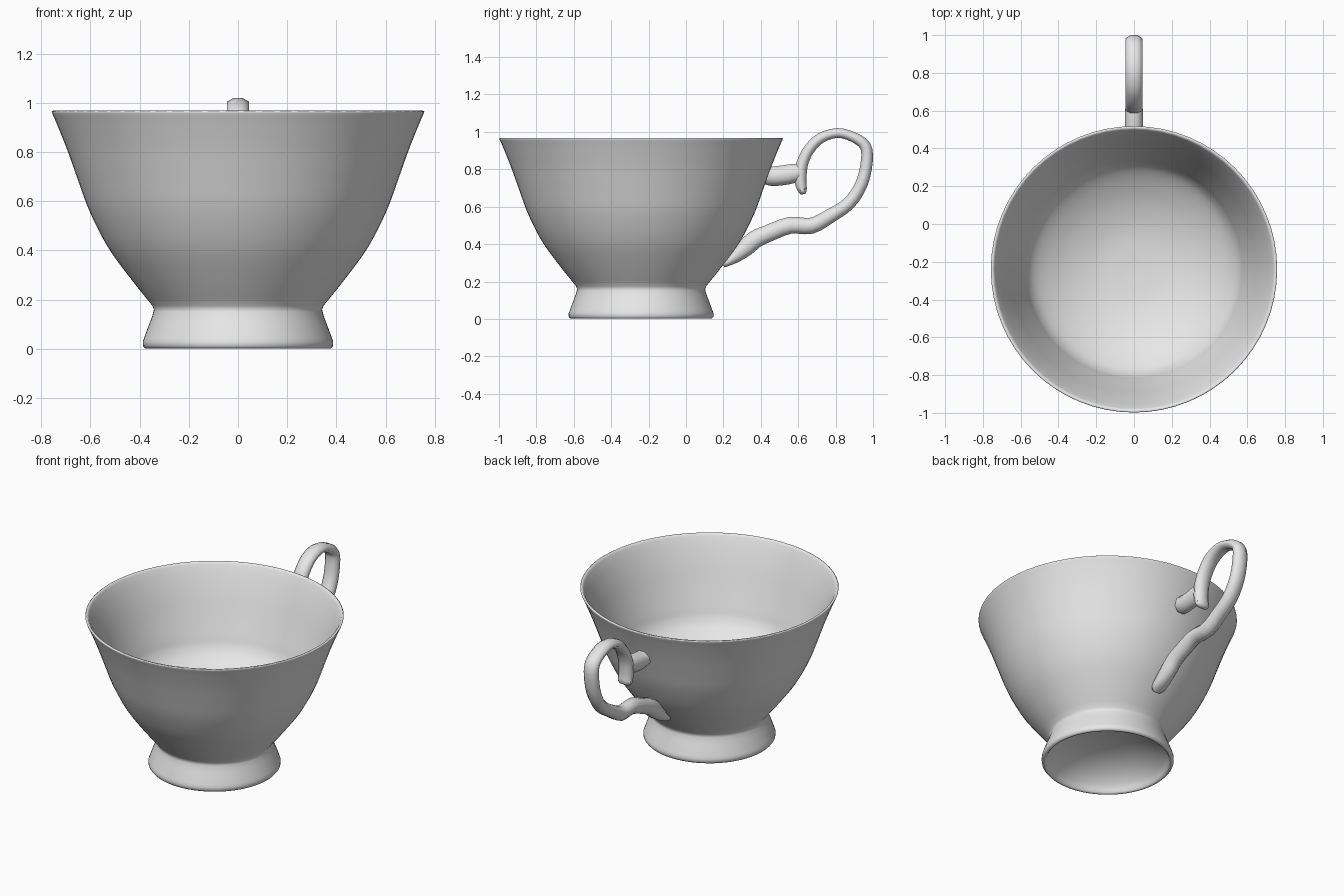
import bpy, bmesh, math
from mathutils import Vector

cube = bpy.data.objects.get("Cube")
if cube:
    bpy.data.objects.remove(cube, do_unlink=True)

CENTRE_Y = -0.24

# Single glaze colour
grey = bpy.data.materials.new("light grey porcelain")
grey.use_nodes = True
grey.diffuse_color = (0.8, 0.8, 0.8, 1)
grey.node_tree.nodes["Principled BSDF"].inputs["Base Color"].default_value = (0.8, 0.8, 0.8, 1)


def smooth_path(points, steps):
    """Catmull-Rom curve through the points."""
    pts = [Vector(p) for p in points]
    pts = [2 * pts[0] - pts[1]] + pts + [2 * pts[-1] - pts[-2]]
    out = []
    for a, b, c, d in zip(pts, pts[1:], pts[2:], pts[3:]):
        for i in range(steps):
            t = i / steps
            out.append(0.5 * (2 * b + (c - a) * t + (2 * a - 5 * b + 4 * c - d) * t * t
                              + (3 * b - a - 3 * c + d) * t ** 3))
    return out + [pts[-2]]


def finish(bm, name, angle):
    bmesh.ops.recalc_face_normals(bm, faces=bm.faces)
    mesh = bpy.data.meshes.new(name)
    bm.to_mesh(mesh)
    bm.free()
    mesh.materials.append(grey)
    obj = bpy.data.objects.new(name, mesh)
    bpy.context.collection.objects.link(obj)
    bpy.ops.object.select_all(action='DESELECT')
    obj.select_set(True)
    bpy.context.view_layer.objects.active = obj
    bpy.ops.object.shade_smooth_by_angle(angle=math.radians(angle))
    return obj


def lathe(name, profile, segments=64):
    """Turn an (r, z) profile about the vertical axis."""
    bm = bmesh.new()
    verts = [bm.verts.new((r, 0, z)) for r, z in profile]
    edges = [bm.edges.new(pair) for pair in zip(verts, verts[1:])]
    bmesh.ops.spin(bm, geom=verts + edges, cent=(0, 0, 0), axis=(0, 0, 1),
                   angle=math.tau, steps=segments, use_duplicate=False)
    bmesh.ops.remove_doubles(bm, verts=bm.verts, dist=0.0005)
    obj = finish(bm, name, 75)
    obj.location.y = CENTRE_Y
    return obj


def tube(name, path, half_width, steps=3, sides=8):
    """Sweep a faceted oval along (y, z, half thickness) points."""
    pts = smooth_path(path, steps)
    bm = bmesh.new()
    rings = []
    for i, p in enumerate(pts):
        ahead, behind = pts[min(i + 1, len(pts) - 1)], pts[max(i - 1, 0)]
        along = Vector((0, ahead.x - behind.x, ahead.y - behind.y)).normalized()
        across = Vector((0, -along.z, along.y))
        width = min(half_width, p.z * 2.2) / math.cos(math.pi / sides)
        depth = p.z / math.cos(math.pi / sides)
        ring = []
        for k in range(sides):
            a = math.tau * (k + 0.5) / sides
            offset = Vector((width * math.cos(a), 0, 0)) + across * depth * math.sin(a)
            ring.append(bm.verts.new(Vector((0, p.x, p.y)) + offset))
        rings.append(ring)
    for r, s in zip(rings, rings[1:]):
        for k in range(sides):
            n = (k + 1) % sides
            bm.faces.new((r[k], r[n], s[n], s[k]))
    bm.faces.new(rings[0])
    bm.faces.new(rings[-1])
    return finish(bm, name, 60)


# Cup: domed hollow underside, flared foot, outer wall, rim, shallow inner bowl
underside = smooth_path([(0, 0.165), (0.1, 0.159), (0.2, 0.135), (0.285, 0.093),
                         (0.34, 0.045), (0.362, 0.008)], 3)
foot_edge = [(0.368, 0.001), (0.378, 0.001), (0.387, 0.012)]
foot = smooth_path([(0.387, 0.03), (0.37, 0.077), (0.35, 0.13), (0.342, 0.16)], 3)
wall = smooth_path([(0.348, 0.175), (0.44, 0.29), (0.53, 0.415), (0.604, 0.56), (0.652, 0.69),
                    (0.695, 0.81), (0.735, 0.91), (0.756, 0.958)], 4)
rim = [(0.758, 0.965), (0.753, 0.968), (0.744, 0.966)]
bowl = smooth_path([(0.738, 0.957), (0.715, 0.91), (0.674, 0.81), (0.631, 0.69), (0.585, 0.565),
                    (0.562, 0.505), (0.525, 0.455), (0.45, 0.4), (0.34, 0.345),
                    (0.19, 0.302), (0, 0.288)], 4)
lathe("cup", underside + foot_edge + foot + wall + rim + bowl)

# Handle loop: from the curled spur, round the loop, down to a tapered tail on the wall
tube("handle_loop", [
    (0.629, 0.668, 0.013), (0.622, 0.69, 0.025), (0.613, 0.73, 0.031), (0.612, 0.785, 0.034),
    (0.625, 0.84, 0.031), (0.657, 0.905, 0.03), (0.72, 0.967, 0.028), (0.81, 0.994, 0.026),
    (0.895, 0.972, 0.027), (0.958, 0.925, 0.03), (0.967, 0.845, 0.032), (0.94, 0.725, 0.033),
    (0.873, 0.62, 0.035), (0.77, 0.55, 0.038), (0.67, 0.498, 0.043), (0.555, 0.5, 0.045),
    (0.43, 0.453, 0.046), (0.37, 0.425, 0.048), (0.32, 0.382, 0.047), (0.26, 0.33, 0.033),
    (0.2, 0.285, 0.012)], 0.045)

# Stem joining the loop to the wall, square to the wall where it starts
tube("handle_stem", [(0.429, 0.773, 0.051), (0.46, 0.763, 0.052), (0.51, 0.767, 0.053),
                     (0.56, 0.775, 0.052), (0.605, 0.785, 0.046)], 0.048)
